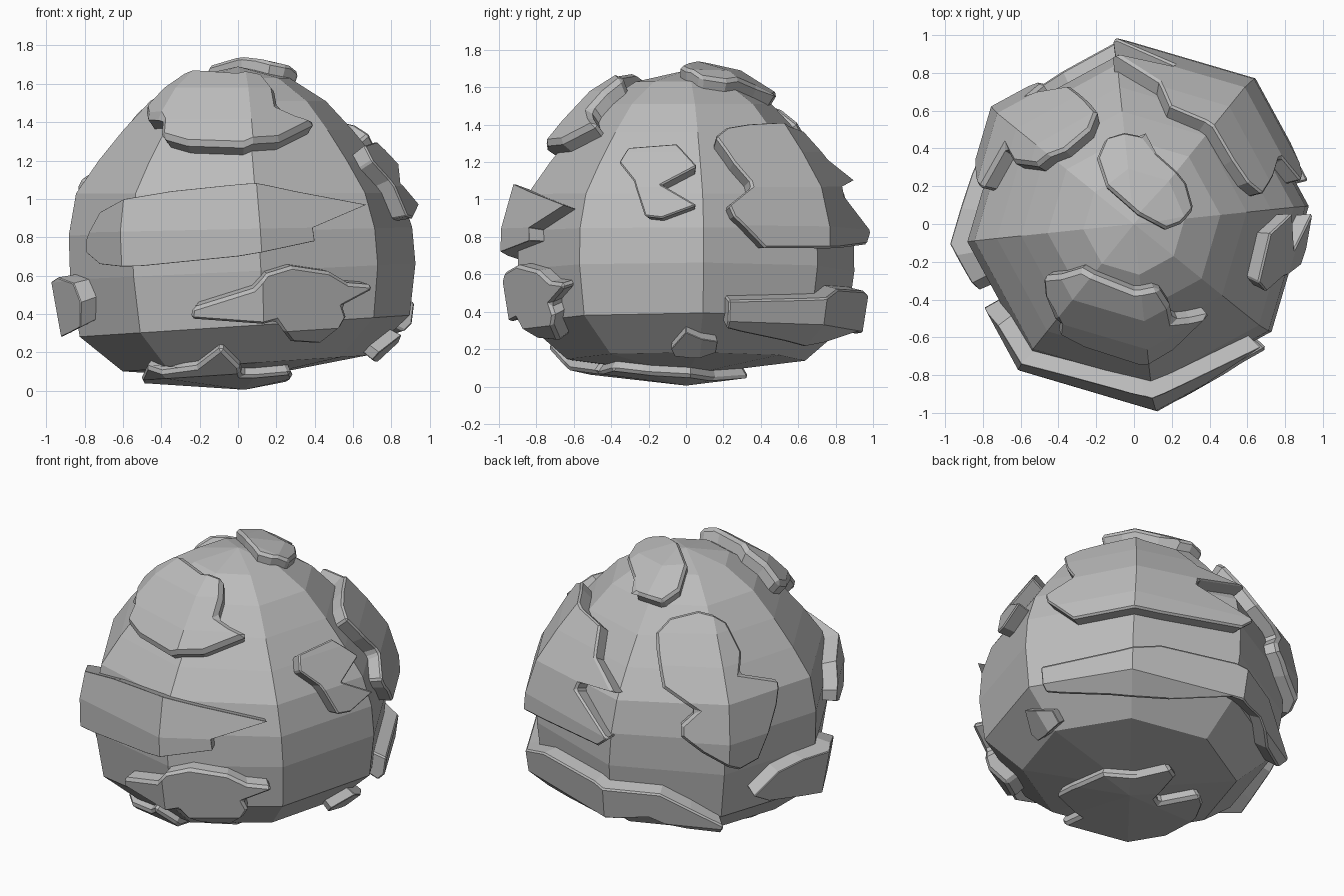
import bpy, bmesh, math
from mathutils import Vector
from mathutils.bvhtree import BVHTree

if "Cube" in bpy.data.objects:
    bpy.data.objects.remove(bpy.data.objects["Cube"])

stone = bpy.data.materials.new("grey stone")
stone.use_nodes = True
GREY = (0.5, 0.5, 0.5, 1)
stone.diffuse_color = GREY
stone.node_tree.nodes["Principled BSDF"].inputs["Base Color"].default_value = GREY

SIDES, TWIST = 8, math.radians(6)
CENTRE = Vector((0, 0, 0.75))
# Radius and height of each ring, from the bottom pole to the top pole
PROFILE = [(0, .06), (.64, .14), (.865, .335), (.905, .62), (.90, .83), (.85, 1.03),
           (.73, 1.2), (.60, 1.36), (.46, 1.51), (.27, 1.63), (0, 1.69)]


def rock_mesh(offset):
    """Eight-sided rock, grown outward by offset; the lower rings lean."""
    bm = bmesh.new()
    rings = []
    last = len(PROFILE) - 1
    for i, (r, z) in enumerate(PROFILE):
        a, b = PROFILE[max(i - 1, 0)], PROFILE[min(i + 1, last)]
        n = Vector((b[1] - a[1], a[0] - b[0])).normalized()
        if i in (0, last):
            n = Vector((0, -1 if i == 0 else 1))
        r, z = r + n.x * offset, z + n.y * offset
        lean = max(0, min(1, (1.05 - z) / 0.6))
        ring = []
        for k in range(1 if i in (0, last) else SIDES):
            a = TWIST + k * math.tau / SIDES
            x, y = r * math.cos(a) + .035 * lean, r * math.sin(a)
            ring.append(bm.verts.new((x, y, z + .065 * lean * x * min(1, r / .6))))
        rings.append(ring)
    for lo, hi in zip(rings, rings[1:]):
        for k in range(SIDES):
            j = (k + 1) % SIDES
            quad = [lo[k % len(lo)], lo[j % len(lo)], hi[j % len(hi)], hi[k % len(hi)]]
            bm.faces.new(list(dict.fromkeys(quad)))
    bmesh.ops.recalc_face_normals(bm, faces=bm.faces)
    return bm


def make_object(name, bm):
    me = bpy.data.meshes.new(name)
    bm.to_mesh(me)
    bm.free()
    me.materials.append(stone)
    ob = bpy.data.objects.new(name, me)
    bpy.context.collection.objects.link(ob)
    return ob


def on_surface(tree, view, u, v):
    """Outline point to surface point, seen from a side or as azimuth and height."""
    if view == "around":
        a = math.radians(u)
        start, ray = Vector((0, 0, v)), Vector((math.cos(a), math.sin(a), 0))
    else:
        start, ray = {"front": ((u, -3, v), (0, 1, 0)), "side": ((3, u, v), (-1, 0, 0)),
                      "top": ((u, v, 3), (0, 0, -1)), "below": ((u, v, -3), (0, 0, 1))}[view]
        start, ray = Vector(start), Vector(ray)
    hit = tree.ray_cast(start, ray)[0]
    return hit if hit else tree.find_nearest(start + ray * 3)[0]


def plate(name, view, outline, thick=.09):
    """Slab following the rock: a flat-ended wedge cut between two shells."""
    shell_bm = rock_mesh(thick)
    tree = BVHTree.FromBMesh(shell_bm)
    pts = [on_surface(tree, view, u, v) - CENTRE for u, v in outline]
    axis = sum((p.normalized() for p in pts), Vector()).normalized()
    flat = [p / p.dot(axis) for p in pts]
    bm = bmesh.new()
    inner = [bm.verts.new(CENTRE + p * .2) for p in flat]
    outer = [bm.verts.new(CENTRE + p * 1.4) for p in flat]
    for i in range(len(pts)):
        j = (i + 1) % len(pts)
        bm.faces.new((inner[i], inner[j], outer[j], outer[i]))
    bm.faces.new(inner)
    bm.faces.new(outer)
    bmesh.ops.recalc_face_normals(bm, faces=bm.faces)
    ob = make_object(name, bm)
    cutters = [("INTERSECT", make_object("outer_shell", shell_bm)),
               ("DIFFERENCE", make_object("inner_shell", rock_mesh(-.03)))]
    for op, cutter in cutters:
        cutter.hide_render = True
        m = ob.modifiers.new(op, "BOOLEAN")
        m.operation, m.object, m.solver = op, cutter, "EXACT"
    graph = bpy.context.evaluated_depsgraph_get()
    cut = bpy.data.meshes.new_from_object(ob.evaluated_get(graph))
    ob.modifiers.clear()
    for _, cutter in cutters:
        bpy.data.objects.remove(cutter)
    # Weld slivers so that the chamfer runs evenly round the rim
    bm = bmesh.new()
    bm.from_mesh(cut)
    bmesh.ops.remove_doubles(bm, verts=bm.verts, dist=.025)
    bm.to_mesh(ob.data)
    bm.free()
    bev = ob.modifiers.new("chamfer", "BEVEL")
    bev.width, bev.segments = .028, 1
    bev.limit_method, bev.angle_limit = "ANGLE", math.radians(55)
    return ob


make_object("rock_body", rock_mesh(0))

# Plates on the front
plate("front_upper_plate", "front", [
    (-.28, 1.66), (-.38, 1.59), (-.49, 1.48), (-.48, 1.43), (-.40, 1.43), (-.41, 1.33),
    (-.27, 1.29), (.03, 1.28), (.22, 1.31), (.42, 1.41), (.30, 1.45), (.21, 1.49),
    (.19, 1.59), (.13, 1.66), (0, 1.67)])
plate("front_middle_plate", "front", [
    (-.79, .79), (-.72, .93), (-.58, 1.0), (-.35, 1.04), (.05, 1.08), (.3, 1.04), (.67, .97),
    (.39, .85), (.40, .78), (0, .70), (-.5, .65), (-.72, .66), (-.79, .72)], .095)
plate("front_lower_plate", "front", [
    (-.25, .37), (-.24, .43), (.08, .53), (.15, .61), (.28, .65), (.48, .62), (.58, .56),
    (.71, .55), (.70, .52), (.55, .44), (.57, .38), (.43, .24), (.28, .25), (.2, .36)])

# Plates on the left side
plate("left_upper_plate", "side", [
    (-.36, 1.20), (-.31, 1.28), (-.05, 1.30), (.06, 1.18), (-.13, 1.08), (.06, .97),
    (-.13, .90), (-.22, .91), (-.28, 1.10)])
plate("left_small_plate", "side", [
    (-.08, .20), (0, .29), (.17, .24), (.16, .18), (.03, .15), (-.06, .16)], .07)

# Plates wrapping the back and the right side
plate("back_left_plate", "around", [
    (13, 1.34), (20, 1.39), (33, 1.41), (55, 1.40), (73, 1.37), (80, 1.22), (98, 1.10),
    (77, 1.07), (76, 1.02), (97, .83), (92, .76), (60, .74), (27, .74), (16, .91),
    (14.5, .97), (24, 1.05), (24, 1.1), (19, 1.2)])
plate("back_lower_plate", "around", [
    (14, .46), (45, .47), (60, .52), (90, .51), (115, .47), (127, .37), (139, .27),
    (139, .20), (125, .22), (110, .30), (90, .29), (65, .23), (40, .24), (20, .29), (14, .31)],
    .095)
plate("back_right_plate", "around", [
    (113, 1.22), (110, 1.33), (108, 1.41), (115, 1.49), (133, 1.53), (149, 1.46), (153, 1.30),
    (149, 1.2), (167, 1.11), (164, .97), (154, .66), (145, .63), (131, .76), (123, .86),
    (123, .93), (129, 1.02), (115, 1.14)])
plate("right_lower_plate", "around", [
    (152, .42), (163, .54), (175, .57), (190, .59), (200, .56), (203, .46), (200, .33),
    (192, .30), (178, .30), (160, .35)], .1)

# Plates on the top and underneath
plate("top_plate", "top", [
    (-.2, .35), (-.15, .46), (-.05, .49), (.05, .47), (.12, .38), (.28, .22), (.32, .08),
    (.25, 0), (.17, -.03), (.02, .05), (-.15, .2)], .065)
plate("bottom_plate", "below", [
    (-.48, -.47), (-.3, -.58), (-.22, -.61), (-.09, -.75), (.01, -.66), (.02, -.48),
    (.28, -.40), (.29, -.24), (.27, .03), (.11, .16), (-.01, .36), (-.08, .30), (-.13, .05),
    (-.19, .01), (-.34, .22), (-.42, .15), (-.5, 0)], .055)
